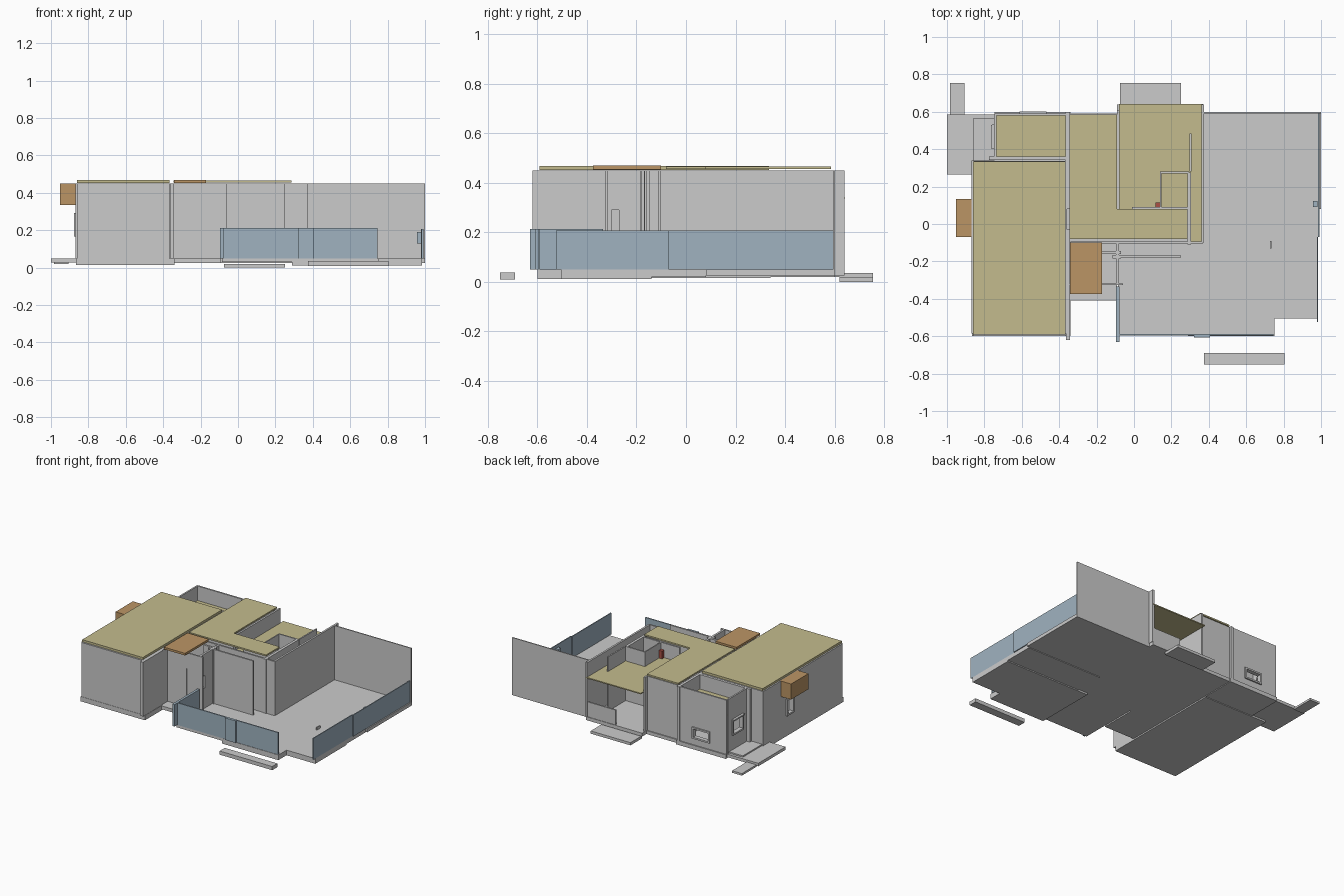
import bpy

def material(name, rgb):
    m = bpy.data.materials.new(name)
    m.diffuse_color = (*rgb, 1)
    return m

OLIVE = material("roof_olive", (0.55, 0.50, 0.27))
WOOD = material("canopy_wood", (0.50, 0.30, 0.13))
GLASS = material("railing_blue", (0.35, 0.45, 0.53))
RED = material("cabinet_red", (0.40, 0.08, 0.06))
LOW, HIGH, BASE = 0.335, 0.45, 0.05

def box(name, x, y, z=(BASE, HIGH), mat=None):
    (x0, x1), (y0, y1), (z0, z1) = x, y, z
    v = [(a, b, c) for a in (x0, x1) for b in (y0, y1) for c in (z0, z1)]
    f = [(0, 1, 3, 2), (4, 6, 7, 5), (0, 4, 5, 1), (2, 3, 7, 6), (0, 2, 6, 4), (1, 5, 7, 3)]
    me = bpy.data.meshes.new(name)
    me.from_pydata(v, [], f)
    ob = bpy.data.objects.new(name, me)
    bpy.context.collection.objects.link(ob)
    if mat:
        me.materials.append(mat)

def wall(name, axis, span, at, z=(BASE, HIGH), hole=None, frame=False):
    """Wall running along an axis; hole = (a0, a1, z0, z1) leaves an opening."""
    def part(label, s, zz, t=at):
        if s[1] - s[0] > 1e-4 and zz[1] - zz[0] > 1e-4:
            box(label, *((s, t) if axis == "x" else (t, s)), zz)
    if not hole:
        return part(name, span, z)
    a, b, c, d = hole
    part(name + "_start", (span[0], a), z)
    part(name + "_end", (b, span[1]), z)
    part(name + "_sill", (a, b), (z[0], c))
    part(name + "_lintel", (a, b), (d, z[1]))
    if frame:
        t, w = (at[0] - 0.01, at[1] + 0.01), 0.012
        part(name + "_frame_bottom", (a - w, b + w), (c - w, c), t)
        part(name + "_frame_top", (a - w, b + w), (d, d + w), t)
        part(name + "_frame_left", (a - w, a), (c, d), t)
        part(name + "_frame_right", (b, b + w), (c, d), t)

# floor slabs
box("left_wing_floor", (-0.865, -0.34), (-0.6, 0.34), (0.015, 0.05))
box("back_left_floor", (-0.745, -0.34), (0.34, 0.6), (0.02, 0.05))
box("hall_floor", (-0.34, -0.09), (-0.41, 0.59), (0.025, 0.05))
box("middle_floor", (-0.09, 0.37), (-0.14, 0.64), (0.025, 0.05))
box("terrace_front", (-0.085, 0.29), (-0.595, -0.14), (0.03, 0.05))
box("terrace_front_right", (0.29, 0.75), (-0.6, -0.14), (0.012, 0.05))
box("terrace_corner", (0.75, 0.985), (-0.505, -0.14), (0.012, 0.05))
box("terrace_middle", (0.37, 0.985), (-0.14, 0.08), (0.02, 0.05))
box("terrace_back", (0.37, 1.0), (0.08, 0.6), (0.025, 0.05))

# outside steps
box("front_step", (0.375, 0.805), (-0.75, -0.69), (0.01, 0.037))
box("back_porch_step", (-0.075, 0.25), (0.62, 0.755), (0, 0.02))
box("side_landing", (-1.0, -0.745), (0.265, 0.585), (0.028, 0.05))
box("side_path", (-0.985, -0.905), (0.585, 0.755), (0.02, 0.035))
box("side_platform", (-0.86, -0.745), (0.34, 0.565), (0.04, 0.06))

# high roofs
box("left_wing_roof", (-0.86, -0.365), (-0.59, 0.335), (0.452, 0.468), OLIVE)
box("corridor_roof", (-0.345, 0.285), (-0.08, 0.08), (0.455, 0.466), OLIVE)
box("hall_roof", (-0.345, -0.09), (0.08, 0.585), (0.455, 0.466), OLIVE)
box("entry_canopy", (-0.343, -0.17), (-0.375, -0.1), (0.453, 0.469), WOOD)
# low ceilings sunk between the walls
box("back_left_ceiling", (-0.745, -0.36), (0.36, 0.585), (LOW, 0.343), OLIVE)
box("porch_ceiling", (-0.08, 0.37), (0.275, 0.642), (LOW, 0.343), OLIVE)
box("middle_ceiling", (-0.08, 0.365), (0.08, 0.275), (LOW, 0.343), OLIVE)
box("side_ceiling", (0.3, 0.37), (-0.095, 0.08), (LOW, 0.343), OLIVE)

# left wing
wall("left_wing_front", "x", (-0.862, -0.365), (-0.598, -0.585))
wall("left_wing_side", "y", (-0.585, 0.34), (-0.868, -0.855), hole=(0.0, 0.06, 0.18, 0.28), frame=True)
wall("left_wing_back", "x", (-0.855, -0.365), (0.325, 0.338))
wall("left_wing_inner_front", "y", (-0.585, -0.1), (-0.37, -0.358))
wall("left_wing_inner_back", "y", (-0.1, 0.325), (-0.37, -0.358), hole=(-0.05, 0.03, BASE, LOW))
wall("party_front_fin", "y", (-0.62, -0.39), (-0.363, -0.342))
wall("party_wall", "y", (-0.39, -0.03), (-0.358, -0.346))
box("side_box_bay", (-0.952, -0.862), (-0.07, 0.133), (0.335, 0.45), WOOD)

# back left room
wall("back_left_rear", "x", (-0.745, -0.35), (0.58, 0.592), hole=(-0.6, -0.48, 0.11, 0.17), frame=True)
wall("back_left_side", "y", (0.36, 0.58), (-0.748, -0.736), hole=(0.415, 0.52, 0.18, 0.27), frame=True)
box("back_left_window_hood", (-0.765, -0.748), (0.405, 0.53), (0.275, 0.285))
wall("back_left_inner", "x", (-0.775, -0.35), (0.342, 0.36))
wall("hall_left", "y", (0.08, 0.6), (-0.365, -0.345))

# hall and entry
wall("hall_rear", "x", (-0.345, -0.09), (0.57, 0.582))
wall("hall_right", "y", (0.08, 0.61), (-0.092, -0.078), hole=(0.14, 0.27, BASE, LOW))
wall("hall_inner", "x", (-0.345, -0.09), (0.075, 0.087), hole=(-0.25, -0.17, BASE, LOW))
wall("entry_front", "x", (-0.35, -0.06), (-0.327, -0.317), hole=(-0.19, -0.1, BASE, LOW))
box("entry_door", (-0.19, -0.1), (-0.322, -0.318), (BASE, LOW))
wall("entry_side", "y", (-0.327, -0.1), (-0.095, -0.08), hole=(-0.3, -0.27, 0.2, 0.29))
box("entry_post", (-0.115, -0.07), (-0.185, -0.165))
wall("entry_inner", "x", (-0.17, -0.07), (-0.16, -0.145))
wall("front_panel", "x", (-0.085, 0.25), (-0.18, -0.168))

# middle rooms
wall("middle_front", "x", (-0.34, 0.37), (-0.105, -0.093))
wall("corridor_back", "x", (-0.01, 0.285), (0.078, 0.09), hole=(0.08, 0.15, BASE, LOW))
wall("corridor_end", "y", (-0.11, 0.275), (0.285, 0.305))
wall("closet_side", "y", (0.09, 0.275), (0.14, 0.148))
wall("closet_back", "x", (0.14, 0.295), (0.27, 0.28))
wall("middle_divider", "x", (-0.08, 0.14), (0.272, 0.28), z=(BASE, LOW), hole=(0.0, 0.08, BASE, 0.27))
wall("porch_screen", "y", (0.28, 0.485), (0.297, 0.307))
wall("terrace_side", "y", (-0.1, 0.64), (0.36, 0.374))
wall("porch_low_wall", "x", (0.13, 0.36), (0.625, 0.636), z=(BASE, 0.16))
box("red_cabinet", (0.115, 0.145), (0.085, 0.115), (0.2, 0.4), RED)

# terrace screen wall and railings
wall("terrace_rear_wall", "x", (0.37, 1.0), (0.592, 0.6))
TOP = (BASE, 0.213)
for i, (a, b) in enumerate([(-0.085, 0.32), (0.32, 0.405), (0.405, 0.745)]):
    box(f"front_railing_{i}", (a, b), (-0.597, -0.588), TOP, GLASS)
box("front_railing_post", (0.32, 0.405), (-0.608, -0.597), TOP, GLASS)
box("entry_railing", (-0.096, -0.078), (-0.63, -0.335), TOP, GLASS)
for i, (a, b) in enumerate([(-0.525, -0.07), (-0.07, 0.592)]):
    box(f"right_railing_{i}", (0.978 + 0.007 * i, 0.985 + 0.007 * i), (a, b), (BASE, 0.208), GLASS)
box("railing_lamp", (0.957, 0.98), (0.09, 0.122), (0.13, 0.19), GLASS)
box("terrace_marker", (0.728, 0.736), (-0.13, -0.09), (0.05, 0.07))
